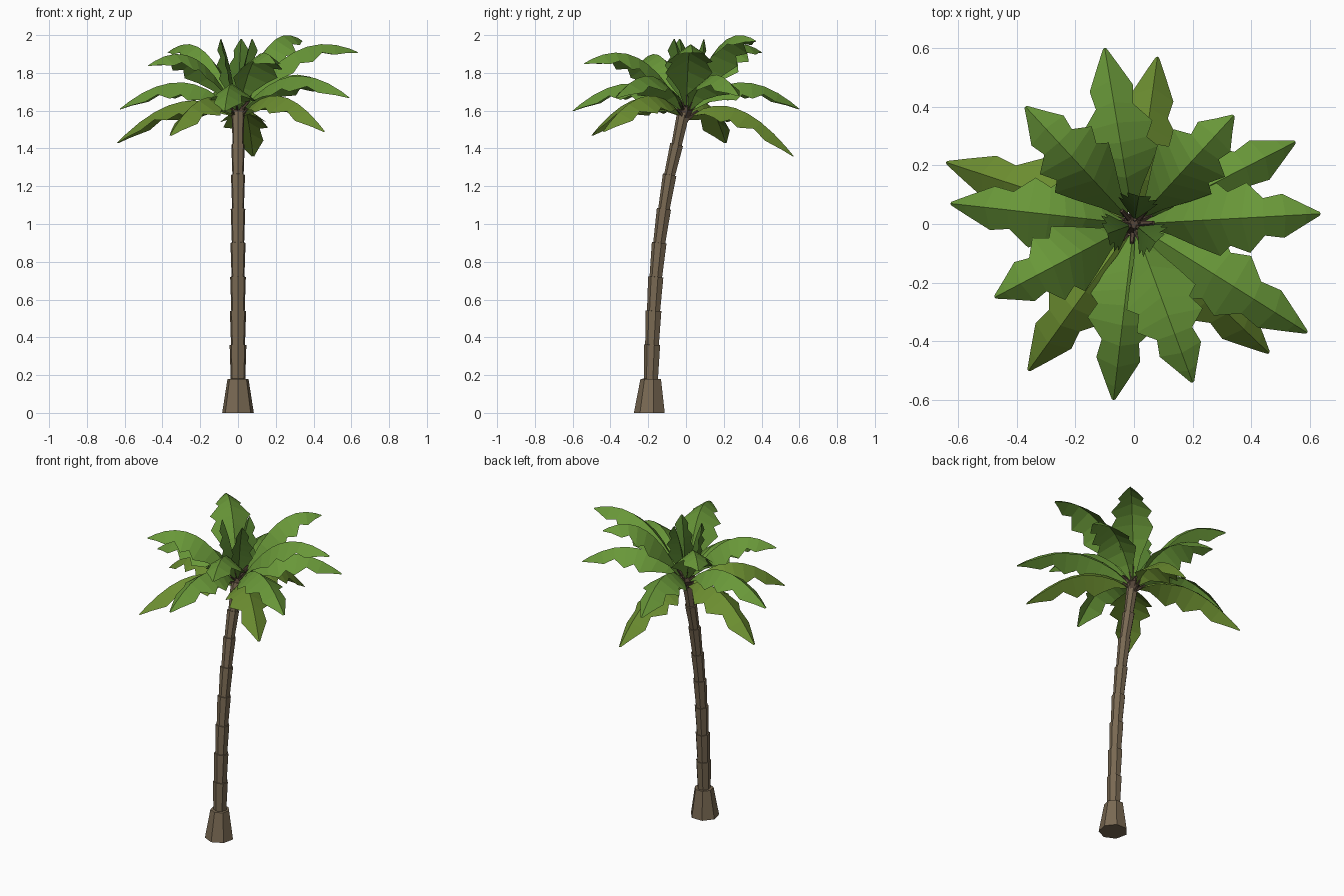
import bpy, math
from mathutils import Vector

if "Cube" in bpy.data.objects:
    bpy.data.objects.remove(bpy.data.objects["Cube"])


def material(name, rgb):
    m = bpy.data.materials.new(name)
    m.diffuse_color = (*rgb, 1)
    m.use_nodes = True
    m.node_tree.nodes["Principled BSDF"].inputs["Base Color"].default_value = m.diffuse_color
    return m


BARK = material("bark", (0.19, 0.14, 0.085))
STALK = material("stalk", (0.09, 0.06, 0.04))
GREEN = material("green", (0.14, 0.31, 0.04))
LOW_GREEN = material("low_green", (0.15, 0.27, 0.03))
DARK_GREEN = material("dark_green", (0.08, 0.19, 0.025))


def add_mesh(name, verts, faces, mat):
    me = bpy.data.meshes.new(name)
    me.from_pydata(verts, [], faces)
    me.materials.append(mat)
    ob = bpy.data.objects.new(name, me)
    bpy.context.collection.objects.link(ob)
    return ob


def tube(name, rings, sides, mat):
    """Closed faceted tube through (centre, axis, radius) rings."""
    verts, faces = [], []
    for c, axis, r in rings:
        q = Vector((0, 0, 1)).rotation_difference(axis)
        for i in range(sides):
            a = math.tau * i / sides - math.pi / 2
            verts.append(Vector(c) + q @ Vector((r * math.cos(a), r * math.sin(a), 0)))
    for k in range(len(rings) - 1):
        for i in range(sides):
            j = (i + 1) % sides
            faces.append((k * sides + i, k * sides + j, (k + 1) * sides + j, (k + 1) * sides + i))
    faces.append(tuple(reversed(range(sides))))
    faces.append(tuple(range((len(rings) - 1) * sides, len(rings) * sides)))
    return add_mesh(name, verts, faces, mat)


# trunk: leaning stack of segments, each flaring upward over the next
path = [Vector((0, y, z)) for y, z in (
    (-0.19, 0), (-0.184, 0.18), (-0.178, 0.36), (-0.17, 0.54), (-0.158, 0.72),
    (-0.14, 0.9), (-0.115, 1.08), (-0.085, 1.26), (-0.048, 1.42), (-0.012, 1.59))]
rings = []
for k in range(len(path) - 1):
    axis = Vector((0, 0, 1)) if k == 0 else path[k + 1] - path[k]
    low, high = (0.086, 0.057) if k == 0 else (0.041 - 0.0015 * k, 0.047 - 0.0015 * k)
    rings += [(path[k], axis, low), (path[k + 1], axis, high)]
tube("trunk", rings, 7, BARK)

# crown bud joining the stalks
tube("crown_bud", [((0, -0.012, 1.56), Vector((0, 0, 1)), 0.03),
                   ((0, 0, 1.60), Vector((0, 0, 1)), 0.04),
                   ((0, 0, 1.66), Vector((0, 0, 1)), 0.015)], 7, STALK)

# serrated leaf outline: (position along rib, half width)
OUTLINE = [(0, 0.012), (0.12, 0.045), (0.24, 0.09), (0.36, 0.125), (0.46, 0.092),
           (0.58, 0.12), (0.70, 0.064), (0.82, 0.075), (0.93, 0.035), (1, 0.006)]


def frond(name, start, ctrl, tip, angle, width, mat):
    """Roof-folded leaf along an arched rib given in (radius, height)."""
    out = Vector((math.cos(angle), math.sin(angle), 0))
    side = Vector((-out.y, out.x, 0))
    p0, p1, p2 = (out * r + Vector((0, 0, z)) for r, z in (start, ctrl, tip))
    verts, faces = [], []
    for t, w in OUTLINE:
        rib = p0 * (1 - t) ** 2 + p1 * 2 * t * (1 - t) + p2 * t * t
        tangent = ((p1 - p0) * (1 - t) + (p2 - p1) * t).normalized()
        down = side.cross(tangent)
        if down.dot(out * 0.3 - Vector((0, 0, 1))) < 0:
            down = -down
        w *= width
        verts += [rib + side * w + down * w * 0.7, rib, rib - side * w + down * w * 0.7]
    for k in range(len(OUTLINE) - 1):
        a = 3 * k
        faces += [(a, a + 1, a + 4, a + 3), (a + 1, a + 2, a + 5, a + 4)]
    add_mesh(name, verts, faces, mat)
    # brown stalk at the leaf root
    root = Vector((0, 0, start[1] - 0.03))
    ax = p0 + (p1 - p0) * 0.12 - root
    tube(name + "_stalk", [(root, ax, 0.014), (root + ax, ax, 0.007)], 5, STALK)


# arching leaves in three tiers, by tip position
tips = [(-0.10, 0.60, 1.61), (0.08, 0.57, 1.36), (0.34, 0.37, 1.97), (0.55, 0.28, 1.68),
        (0.635, 0.035, 1.91), (0.59, -0.37, 1.67), (0.46, -0.44, 1.49), (0.20, -0.54, 1.85),
        (-0.07, -0.60, 1.60), (-0.36, -0.50, 1.47), (-0.475, -0.25, 1.84),
        (-0.625, 0.07, 1.61), (-0.64, 0.21, 1.43), (-0.37, 0.40, 1.91)]
for i, (x, y, z) in enumerate(tips):
    r = math.hypot(x, y)
    low = z < 1.55
    start_z = 1.58 if low else 1.61 if z < 1.75 else 1.63
    frond(f"leaf_{i + 1}", (0.035, start_z), (0.47 * r, 1.89 + 0.6 * (z - 1.61)), (r, z),
          math.atan2(y, x), 1.0, LOW_GREEN if low else GREEN)

# young upright leaves in the middle
for i, deg in enumerate((80, 200, 320)):
    frond(f"young_leaf_{i + 1}", (0.015, 1.64), (0.035, 1.84), (0.095, 1.98),
          math.radians(deg), 0.55, DARK_GREEN)
